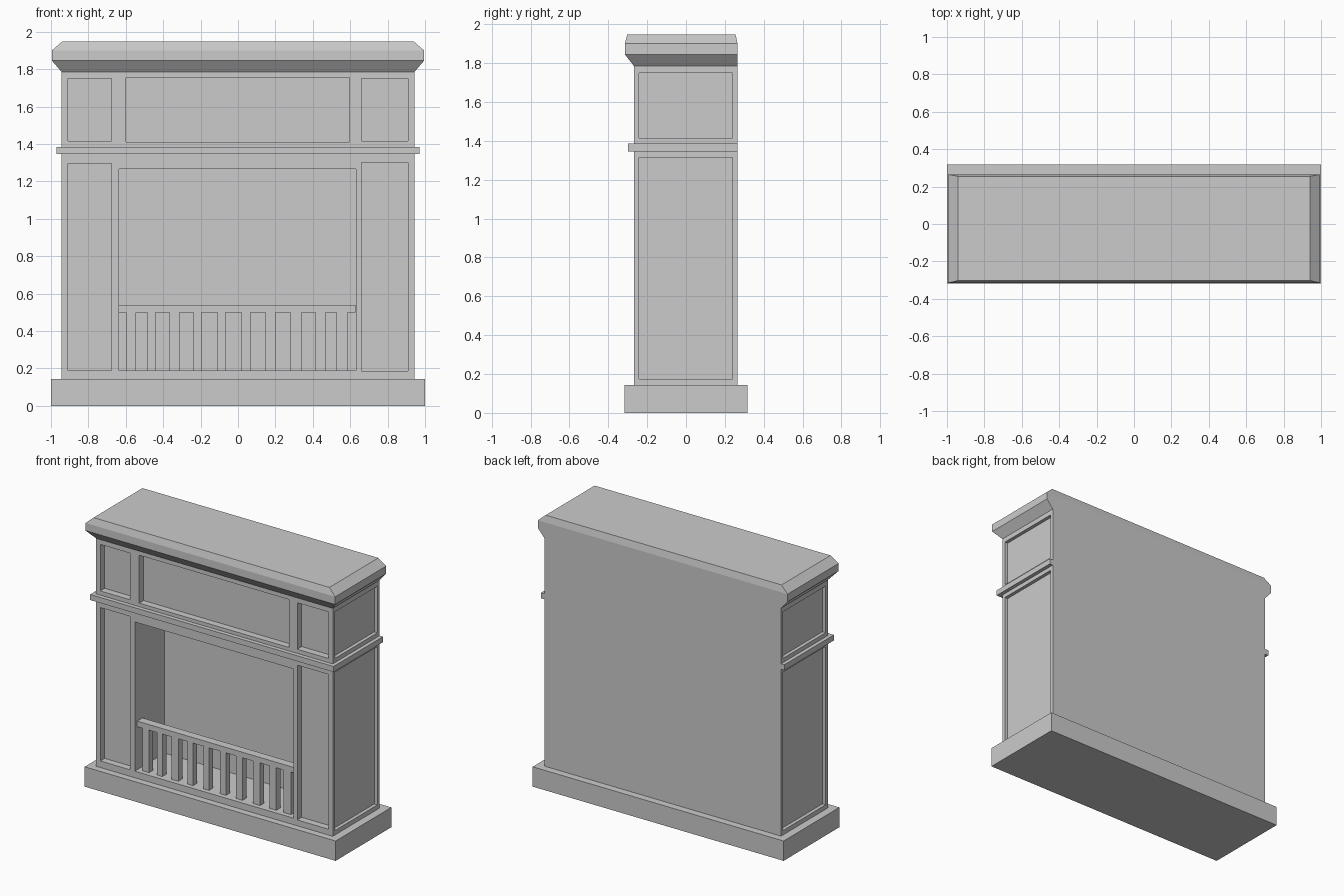
import bpy, bmesh

if "Cube" in bpy.data.objects:
    bpy.data.objects.remove(bpy.data.objects["Cube"])


def loft(bm, rings):
    """Stack of rectangles (x0, x1, y0, y1, z) skinned into a closed solid."""
    loops = []
    for x0, x1, y0, y1, z in rings:
        loops.append([bm.verts.new(p) for p in
                      ((x0, y0, z), (x1, y0, z), (x1, y1, z), (x0, y1, z))])
    bm.faces.new(loops[0][::-1])
    bm.faces.new(loops[-1])
    for a, b in zip(loops, loops[1:]):
        for i in range(4):
            j = (i + 1) % 4
            bm.faces.new((a[i], a[j], b[j], b[i]))


def solid(name, *stacks):
    bm = bmesh.new()
    for rings in stacks:
        loft(bm, rings)
    mesh = bpy.data.meshes.new(name)
    bm.to_mesh(mesh)
    bm.free()
    ob = bpy.data.objects.new(name, mesh)
    bpy.context.collection.objects.link(ob)
    return ob


def box(x0, x1, y0, y1, z0, z1):
    return [(x0, x1, y0, y1, z0), (x0, x1, y0, y1, z1)]


W, FRONT, BACK = 0.943, -0.268, 0.265

# plinth and main body
solid("base", box(-1, 1, -0.317, 0.317, 0, 0.143))
body = solid("body", box(-W, W, FRONT, BACK, 0.143, 1.785))

# recesses: front panels, firebox opening, side panels
cuts = []
for x0, x1, z0, z1, depth in (
        (-0.91, -0.675, 1.415, 1.75, 0.05),
        (-0.60, 0.595, 1.41, 1.755, 0.05),
        (0.66, 0.91, 1.415, 1.75, 0.05),
        (-0.91, -0.675, 0.19, 1.295, 0.05),
        (0.66, 0.91, 0.185, 1.30, 0.05),
        (-0.635, 0.63, 0.19, 1.265, 0.34)):
    cuts.append(box(x0, x1, FRONT - 0.1, FRONT + depth, z0, z1))
for z0, z1 in ((0.175, 1.315), (1.415, 1.75)):
    cuts.append(box(W - 0.025, W + 0.1, -0.243, 0.24, z0, z1))
    cuts.append(box(-W - 0.1, -W + 0.025, -0.243, 0.24, z0, z1))
cutter = solid("recess_cutter", *cuts)

mod = body.modifiers.new("recesses", 'BOOLEAN')
mod.operation = 'DIFFERENCE'
mod.solver = 'EXACT'
mod.object = cutter
bpy.context.view_layer.objects.active = body
body.select_set(True)
bpy.ops.object.modifier_apply(modifier=mod.name)
bpy.data.objects.remove(cutter)

# moulding band around front and sides
solid("moulding_band", box(-0.97, 0.97, -0.298, BACK, 1.345, 1.385))

# flared mantel top, flush with the back
solid("mantel", [(-W, W, FRONT, BACK, 1.785),
                 (-0.995, 0.995, -0.315, BACK, 1.845),
                 (-0.995, 0.995, -0.315, BACK, 1.90),
                 (-0.94, 0.94, -0.302, 0.255, 1.948)])

# fender rail and its slightly uneven bars
solid("fender_rail", box(-0.635, 0.628, -0.24, -0.18, 0.50, 0.54))
bars = ((-0.60, -0.545), (-0.484, -0.44), (-0.366, -0.313), (-0.238, -0.195),
        (-0.11, -0.067), (0.019, 0.067), (0.147, 0.20), (0.281, 0.34),
        (0.414, 0.468), (0.527, 0.586))
solid("fender_bars", *[box(a, b, -0.233, -0.187, 0.19, 0.50) for a, b in bars])
